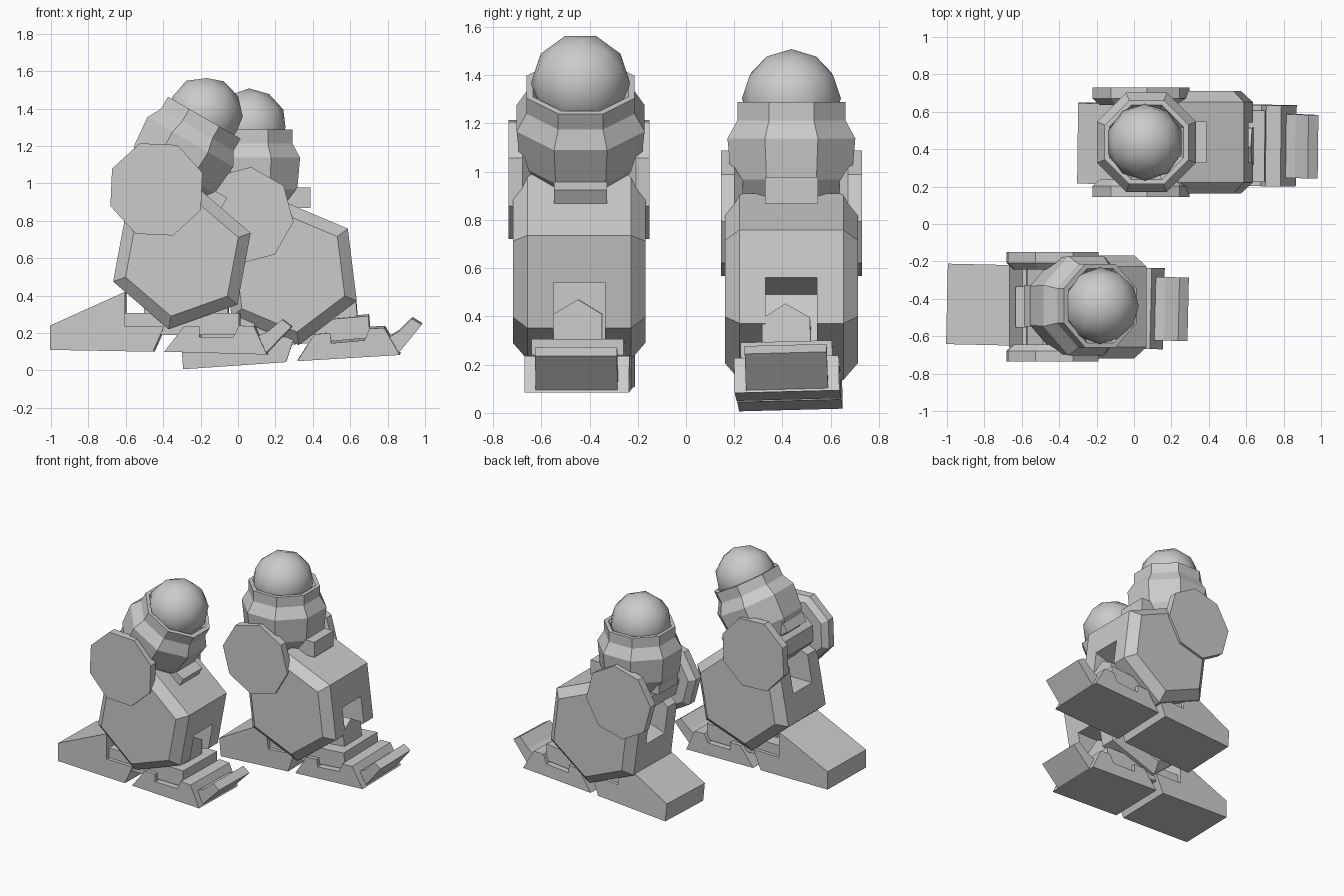
import bpy, bmesh, math
from mathutils import Matrix, Vector

cube = bpy.data.objects.get("Cube")
if cube:
    bpy.data.objects.remove(cube, do_unlink=True)

grey = bpy.data.materials.new("plain grey")
grey.use_nodes = True
COLOUR = (0.6, 0.6, 0.6, 1)
grey.diffuse_color = COLOUR
grey.node_tree.nodes["Principled BSDF"].inputs["Base Color"].default_value = COLOUR


def finish(name, bm):
    bmesh.ops.recalc_face_normals(bm, faces=bm.faces)
    mesh = bpy.data.meshes.new(name)
    bm.to_mesh(mesh)
    bm.free()
    mesh.materials.append(grey)
    obj = bpy.data.objects.new(name, mesh)
    bpy.context.collection.objects.link(obj)
    return obj


def loft(name, section, layers, axis="Y", centre=(0, 0)):
    """Stack scaled copies of a 2D section along an axis and skin them."""
    def point(u, v, h):
        u, v = u + centre[0], v + centre[1]
        return {"X": (h, u, v), "Y": (u, h, v), "Z": (u, v, h)}[axis]
    bm = bmesh.new()
    rings = [[bm.verts.new(point(u * s, v * s, h)) for u, v in section] for h, s in layers]
    n = len(section)
    for low, high in zip(rings, rings[1:]):
        for i in range(n):
            j = (i + 1) % n
            bm.faces.new((low[i], low[j], high[j], high[i]))
    bm.faces.new(rings[0])
    bm.faces.new(rings[-1])
    return finish(name, bm)


def slab(name, profile, half_width):
    return loft(name, profile, [(-half_width, 1), (half_width, 1)])


def box(name, x0, x1, half_width, z0, z1):
    return slab(name, [(x0, z0), (x1, z0), (x1, z1), (x0, z1)], half_width)


def polygon(sides, radius, start):
    return [(radius * math.cos(math.radians(start + i * 360 / sides)),
             radius * math.sin(math.radians(start + i * 360 / sides))) for i in range(sides)]


def cut(obj, cutter):
    mod = obj.modifiers.new("slot", "BOOLEAN")
    mod.operation = "DIFFERENCE"
    mod.solver = "EXACT"
    mod.object = cutter
    bpy.context.view_layer.objects.active = obj
    bpy.ops.object.modifier_apply(modifier=mod.name)
    bpy.data.objects.remove(cutter, do_unlink=True)


def foot(side):
    # heel wedge, toe block, toe claw, instep and ankle, measured from the heel corner
    ox, oz = -1.0, 0.11

    def local(points):
        return [(x - ox, z - oz) for x, z in points]
    heel = local([(-1, .11), (-1, .24), (-.6, .42), (-.6, .235), (-.39, .235), (-.45, .10)])
    toe = local([(-.39, .10), (-.285, .235), (-.2, .235), (-.2, .18), (-.02, .18),
                 (.01, .24), (.09, .236), (.16, .085)])
    claw = local([(.04, .15), (.15, .09), (.29, .235), (.24, .272), (.165, .21)])
    gable = [(-.1, .09), (.1, .09), (.1, .3), (0, .36), (-.1, .3)]
    return [slab(side + "_heel", heel, .215),
            slab(side + "_toe", toe, .217),
            slab(side + "_toe_claw", claw, .17),
            box(side + "_instep", .4, 1.01, .19, .08, .197),
            loft(side + "_ankle", gable, [(.5, 1), (.95, 1)], "X")]


def shin(side):
    # bevelled six-sided block with a slot for the ankle and one for the knee
    block = loft(side + "_shin", polygon(6, .39, 19.5),
                 [(-.275, .82), (-.215, 1), (.215, 1), (.275, .82)])
    cut(block, box("ankle_slot", .1, .5, .107, -.5, -.065))
    cut(block, box("knee_slot", -.5, -.1, .107, .06, .5))
    parts = [block]
    # knee discs and axle
    knee = (-.136, .363)
    for label, s in (("front", -1), ("back", 1)):
        parts.append(loft(side + "_knee_disc_" + label, polygon(8, .262, 20),
                          [(s * .2, .85), (s * .235, 1), (s * .292, 1)], "Y", knee))
    parts.append(loft(side + "_knee_axle", polygon(8, .15, 20), [(-.21, 1), (.21, 1)], "Y", knee))
    return parts


def thigh(side):
    # eight-sided barrel with a stepped collar and sunken rim
    k = 1 / math.cos(math.pi / 8)
    barrel = loft(side + "_thigh", polygon(8, k, 22.5),
                  [(.03, .19), (.14, .25), (.31, .265), (.385, .224),
                   (.46, .224), (.46, .198), (.43, .18)], "Z", (.03, 0))
    tab = box(side + "_thigh_tab", -.2, .35, .11, .04, .15)
    neck = box(side + "_thigh_neck", -.12, .14, .13, -.06, .1)
    # ball joint
    bm = bmesh.new()
    bmesh.ops.create_icosphere(bm, subdivisions=2, radius=.205,
                               matrix=Matrix.Translation((.022, 0, .475)))
    for f in bm.faces:
        f.smooth = True
    return [barrel, tab, neck, finish(side + "_hip_ball", bm)]


def place(parts, x, y, z, pitch, roll=0, yaw=0):
    turn = (Matrix.Rotation(math.radians(yaw), 4, "Z") @ Matrix.Rotation(math.radians(roll), 4, "X")
            @ Matrix.Rotation(math.radians(-pitch), 4, "Y"))
    for obj in parts:
        obj.matrix_world = Matrix.Translation(Vector((x, y, z))) @ turn


# right leg bent forward
place(foot("right"), -1.0, -.427, .11, 0, 0, -1.3)
place(shin("right"), -.3, -.443, .605, 0)
place(thigh("right"), -.436, -.437, .968, -30)

# left leg upright
place(foot("left"), -.29, .435, .012, 5, 1.5, -.7)
place(shin("left"), .276, .437, .523, 17.6)
place(thigh("left"), .037, .437, .828, 0)
